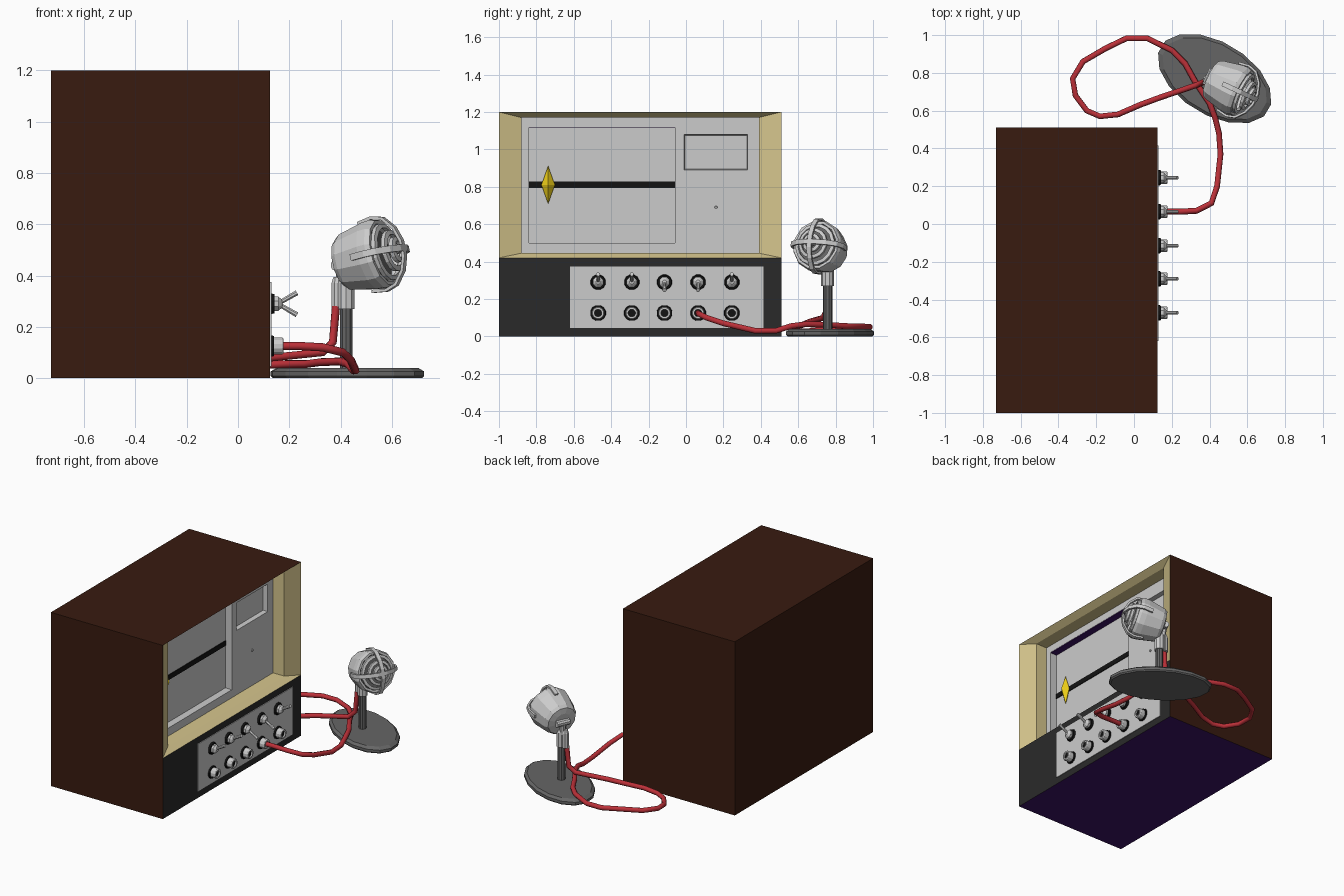
import bpy, bmesh, math
from mathutils import Vector, Matrix

if "Cube" in bpy.data.objects:
    bpy.data.objects.remove(bpy.data.objects["Cube"])


def material(name, r, g, b):
    m = bpy.data.materials.new(name)
    m.diffuse_color = (r, g, b, 1)
    m.use_nodes = True
    m.node_tree.nodes["Principled BSDF"].inputs["Base Color"].default_value = m.diffuse_color
    return m


BROWN = material("brown_wood", .04, .011, .005)
CREAM = material("cream", .68, .57, .27)
DARK = material("dark_panel", .023, .023, .023)
BLACK = material("black", .006, .006, .006)
PURPLE = material("purple", .045, .006, .13)
YELLOW = material("yellow", .85, .62, .01)
RED = material("red_cable", .5, .03, .04)
IRON = material("dark_grey", .13, .13, .13)


def finish(bm, name, mat=None, fix=False):
    if fix:
        bmesh.ops.recalc_face_normals(bm, faces=bm.faces[:])
    me = bpy.data.meshes.new(name)
    bm.to_mesh(me)
    bm.free()
    ob = bpy.data.objects.new(name, me)
    bpy.context.collection.objects.link(ob)
    if mat:
        me.materials.append(mat)
    return ob


def rect_loops(name, loops, mat=None, back=False, floor=False):
    """Bridge rectangles (x, y0, y1, z0, z1) lying across the x axis."""
    bm = bmesh.new()
    rows = [[bm.verts.new((x, y, z)) for y, z in ((a, c), (b, c), (b, d), (a, d))]
            for x, a, b, c, d in loops]
    for p, q in zip(rows, rows[1:]):
        for i in range(4):
            j = (i + 1) % 4
            bm.faces.new((p[i], p[j], q[j], q[i]))
    if back:
        bm.faces.new(rows[0][::-1])
    if floor:
        bm.faces.new(rows[-1])
    return finish(bm, name, mat)


def box(name, x0, x1, y0, y1, z0, z1, mat=None):
    r = (y0, y1, z0, z1)
    return rect_loops(name, [(x0, *r), (x1, *r)], mat, True, True)


def lathe(name, profile, matrix, n, mat=None, closed=False):
    """Revolve (height, radius) points around local z."""
    bm = bmesh.new()
    rows = [[bm.verts.new(matrix @ Vector((r * math.cos(2 * math.pi * (k + .5) / n),
                                           r * math.sin(2 * math.pi * (k + .5) / n), t)))
             for k in range(n)] for t, r in profile]
    pairs = list(zip(rows, rows[1:])) + ([(rows[-1], rows[0])] if closed else [])
    for p, q in pairs:
        for i in range(n):
            j = (i + 1) % n
            bm.faces.new((p[i], p[j], q[j], q[i]))
    if not closed:
        bm.faces.new(rows[0][::-1])
        bm.faces.new(rows[-1])
    return finish(bm, name, mat, True)


def along(p, d):
    return Matrix.Translation(p) @ Vector(d).to_track_quat('Z', 'Y').to_matrix().to_4x4()


def rod(name, p, q, r0, r1, n, mat=None):
    d = Vector(q) - Vector(p)
    return lathe(name, [(0, r0), (d.length, r1)], along(p, d), n, mat)


# Cabinet shell with purple underside
FRONT, PANEL = .125, -.005
shell = rect_loops("cabinet_shell", [(-.73, -1, .51, 0, 1.2), (FRONT, -1, .51, 0, 1.2)], BROWN, back=True)
shell.data.materials.append(PURPLE)
shell.data.polygons[0].material_index = 1
rect_loops("lower_fascia", [(FRONT, -1, .51, 0, .42)], DARK, floor=True)

# Cream sloped bezel
rect_loops("screen_bezel", [(FRONT, -1, .51, .42, 1.2), (.08, -.88, .39, .445, 1.17),
                            (PANEL, -.88, .39, .445, 1.17)], CREAM)

# Inner face with two rectangular openings
bm = bmesh.new()
ys = [-.88, -.84, -.06, -.01, .33, .39]
zs = [.445, .5, .89, 1.08, 1.12, 1.17]
grid = [[bm.verts.new((PANEL, y, z)) for z in zs] for y in ys]
for i in range(5):
    for k in range(5):
        if (i == 1 and 1 <= k <= 3) or (i == 3 and k == 2):
            continue
        bm.faces.new((grid[i][k], grid[i + 1][k], grid[i + 1][k + 1], grid[i][k + 1]))
finish(bm, "inner_face")
big = (-.84, -.06, .5, 1.12)
rect_loops("large_window_recess", [(PANEL, *big), (-.055, *big)], floor=True)
rect_loops("small_window_recess", [(PANEL, -.01, .33, .89, 1.08), (-.035, -.005, .325, .895, 1.075)], floor=True)
box("window_top_lining", -.055, -.007, -.84, -.06, 1.116, 1.12, PURPLE)
rod("small_stud", (PANEL, .16, .69), (.002, .16, .69), .008, .006, 8)

# Dial line and diamond pointer
box("dial_line", -.055, -.05, -.84, -.06, .793, .827, BLACK)
pointer = lathe("dial_pointer", [(-.1, .0005), (0, .036), (.1, .0005)],
                Matrix.Translation((-.045, -.737, .81)) @ Matrix.Rotation(math.pi / 4, 4, 'Z'), 4, YELLOW)

# Control plate with toggles and sockets
box("control_plate", .12, .13, -.62, .415, .045, .375)
for y, s in zip((-.47, -.29, -.115, .065, .245), (1, 1, -1, -1, 1)):
    z = .29
    rod("toggle_washer", (.128, y, z), (.143, y, z), .042, .038, 12, BLACK)
    lathe("toggle_nut", [(0, .03), (.018, .03), (.028, .02), (.034, .012)], along((.14, y, z), (1, 0, 0)), 8)
    rod("toggle_lever", (.155, y, z), (.23, y, z + .043 * s), .009, .011, 8)
    z = .125
    rod("socket_washer", (.128, y, z), (.14, y, z), .043, .041, 12, BLACK)
    lathe("socket_collar", [(0, .034), (.034, .034), (.04, .03), (.04, .02), (.006, .02), (.004, .034)],
          along((.138, y, z), (1, 0, 0)), 12, closed=True)
    rod("socket_hole", (.138, y, z), (.168, y, z), .0205, .0205, 10, BLACK)

# Cable from socket, round behind the cabinet, up to the microphone
path = [(.14, .065, .125), (.24, .065, .125), (.33, .07, .12), (.41, .11, .1), (.44, .2, .07), (.458, .37, .03),
        (.45, .48, .03), (.43, .56, .055), (.4, .64, .065), (.32, .76, .062), (.27, .85, .055), (.2, .92, .055),
        (.07, .983, .05), (-.04, .983, .05), (-.15, .93, .05), (-.27, .86, .045), (-.325, .77, .04),
        (-.31, .68, .03), (-.25, .6, .025), (-.18, .57, .03), (-.085, .58, .045), (.03, .63, .065),
        (.13, .667, .08), (.33, .735, .1), (.37, .752, .14), (.382, .757, .28)]
cu = bpy.data.curves.new("cable", 'CURVE')
cu.dimensions = '3D'
cu.bevel_depth, cu.bevel_resolution, cu.use_fill_caps = .016, 2, True
sp = cu.splines.new('POLY')
sp.points.add(len(path) - 1)
for pt, co in zip(sp.points, path):
    pt.co = (*co, 1)
cu.materials.append(RED)
bpy.context.collection.objects.link(bpy.data.objects.new("cable", cu))

# Oval microphone base and stand
oval = (Matrix.Translation((.427, .77, 0)) @ Matrix.Rotation(math.radians(-31), 4, 'Z')
        @ Matrix.Diagonal((.333, .193, 1, 1)))
lathe("microphone_base", [(0, .97), (.008, 1), (.026, 1), (.04, .92)], oval, 16, IRON)
rod("stand_pole", (.422, .757, .03), (.422, .757, .3), .025, .025, 10, IRON)
lathe("stand_sleeve", [(.27, .034), (.37, .034), (.395, .022)], Matrix.Translation((.422, .757, 0)), 10)
lathe("cable_sleeve", [(.27, .022), (.37, .022), (.395, .014)], Matrix.Translation((.385, .765, 0)), 8)
rod("stand_neck", (.405, .765, .36), (.4, .776, .45), .02, .02, 8)
rod("neck_pivot", (.381, .734, .44), (.419, .818, .44), .022, .022, 10)

# Microphone head, tilted upward
az, tilt = math.radians(-25), math.radians(13)
head = along((.41, .77, .448), (math.cos(az) * math.cos(tilt), math.sin(az) * math.cos(tilt), math.sin(tilt)))
lathe("microphone_body", [(-.008, .06), (0, .1), (.02, .114), (.13, .138), (.165, .14), (.185, .132),
                          (.185, .118), (.15, .115)], head, 12)
lathe("grille_backing", [(.145, .116), (.155, .116)], head, 12, IRON)
for t, r in ((.195, .105), (.222, .073), (.24, .042)):
    lathe("grille_ring", [(t - .008, r - .009), (t + .008, r - .009), (t + .004, r + .009), (t - .012, r + .009)],
          head, 16, closed=True)
lathe("grille_hub", [(.225, .018), (.252, .018)], head, 10)

# Two crossing straps over the grille
arc = [(.1, .136), (.16, .145), (.205, .132), (.245, .085), (.264, .03)]
arc = arc + [(t, -r) for t, r in arc[::-1]]
for turn in (0, math.pi / 2):
    bm = bmesh.new()
    m = head @ Matrix.Rotation(turn, 4, 'Z')
    rows = [[bm.verts.new(m @ Vector((r, w, t))) for w in (-.013, .013)] for t, r in arc]
    for p, q in zip(rows, rows[1:]):
        bm.faces.new((p[0], p[1], q[1], q[0]))
    strap = finish(bm, "grille_strap")
    mod = strap.modifiers.new("thickness", 'SOLIDIFY')
    mod.thickness, mod.offset = .012, 0
